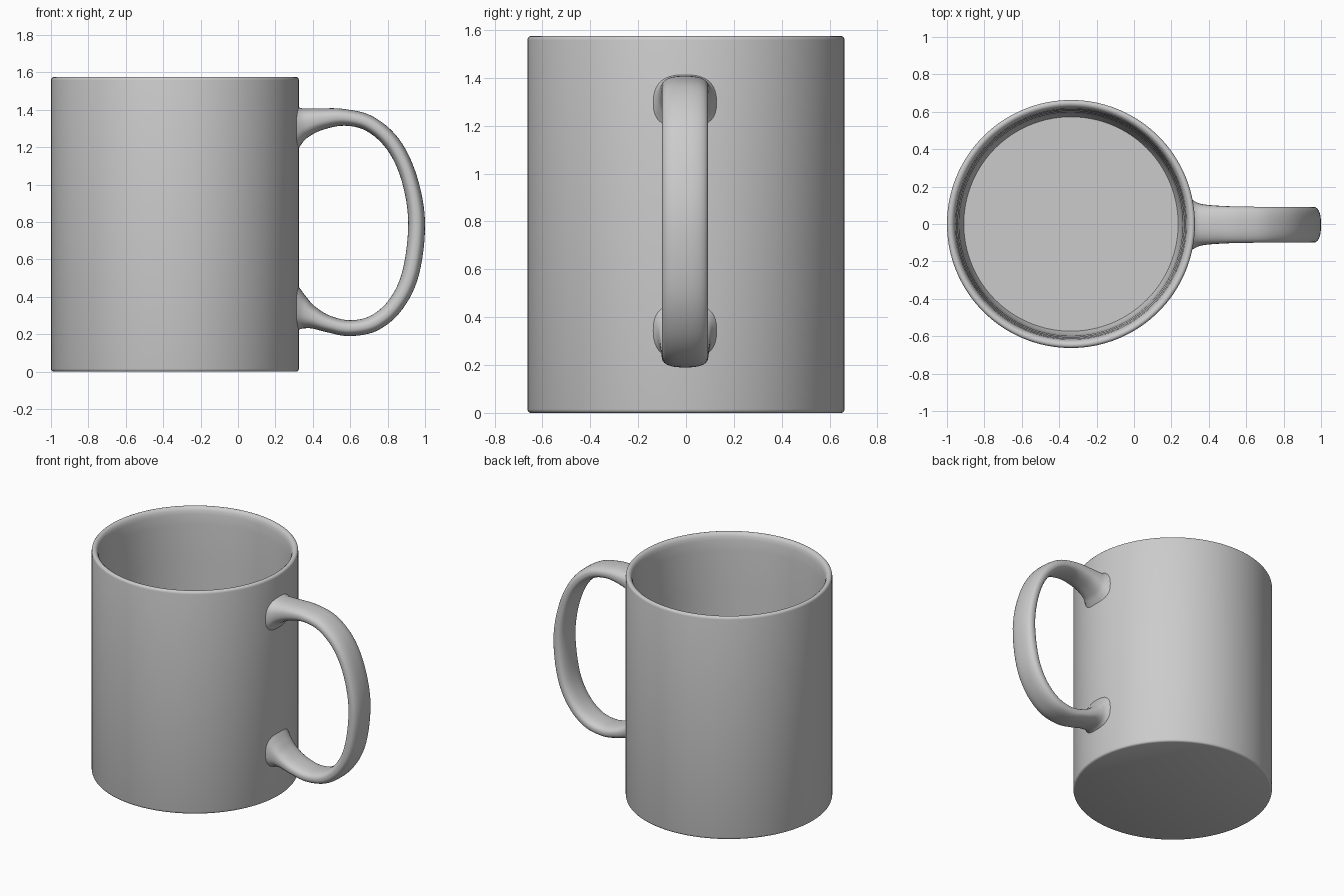
import bpy, bmesh, math
from mathutils import Vector

if "Cube" in bpy.data.objects:
    bpy.data.objects.remove(bpy.data.objects["Cube"])

CX, SEG = -0.337, 128


def finish(bm, name, angle):
    bmesh.ops.recalc_face_normals(bm, faces=bm.faces)
    me = bpy.data.meshes.new(name)
    bm.to_mesh(me)
    bm.free()
    ob = bpy.data.objects.new(name, me)
    bpy.context.collection.objects.link(ob)
    bpy.ops.object.select_all(action='DESELECT')
    ob.select_set(True)
    bpy.context.view_layer.objects.active = ob
    bpy.ops.object.shade_smooth_by_angle(angle=math.radians(angle))
    return ob


def skin(bm, rings):
    # Bridge successive closed rings and cap both ends
    vs = [[bm.verts.new(p) for p in r] for r in rings]
    n = len(vs[0])
    for a, b in zip(vs, vs[1:]):
        for i in range(n):
            j = (i + 1) % n
            bm.faces.new((a[i], a[j], b[j], b[i]))
    bm.faces.new(vs[0])
    bm.faces.new(vs[-1])


# Cup: lathed (radius, z) profile from underside, over the rim, to the inner floor
profile = [(0.650, 0.0), (0.657, 0.003), (0.661, 0.008), (0.663, 0.016),
           (0.663, 0.8), (0.663, 1.558), (0.661, 1.567), (0.656, 1.573), (0.648, 1.576),
           (0.638, 1.574), (0.629, 1.567), (0.622, 1.553), (0.617, 1.53), (0.612, 1.46),
           (0.605, 1.2), (0.598, 0.6), (0.594, 0.2), (0.589, 0.13), (0.573, 0.09)]
bm = bmesh.new()
skin(bm, [[(CX + r * math.cos(2 * math.pi * i / SEG), r * math.sin(2 * math.pi * i / SEG), z)
           for i in range(SEG)] for r, z in profile])
finish(bm, "cup", 40)

# Handle stations: outer x, outer z, inner x, inner z, half width
stations = [Vector(s) for s in (
    (.30, 1.425, .30, 1.155, .140), (.335, 1.410, .335, 1.210, .120),
    (.37, 1.407, .37, 1.250, .109), (.45, 1.408, .45, 1.292, .101),
    (.57, 1.404, .57, 1.315, .097), (.72, 1.365, .69, 1.285, .096),
    (.86, 1.245, .80, 1.183, .096), (.955, 1.05, .875, 1.02, .096),
    (1.0, .80, .910, .80, .096), (.968, .52, .882, .55, .096),
    (.88, .335, .815, .395, .096), (.75, .222, .715, .302, .096),
    (.60, .190, .60, .275, .096), (.48, .210, .49, .300, .100),
    (.40, .230, .41, .350, .105), (.36, .232, .365, .400, .111),
    (.335, .228, .335, .440, .120), (.30, .210, .30, .490, .140))]


def catmull(p, t):
    a, b, c, d = p
    return 0.5 * (2 * b + (c - a) * t + (2 * a - 5 * b + 4 * c - d) * t ** 2
                  + (3 * b - a - 3 * c + d) * t ** 3)


def section(s, n=40, power=0.8):
    # Slightly squared oval spanning the outer and inner edge points
    ox, oz, ix, iz, w = s
    pts = []
    for k in range(n):
        a = 2 * math.pi * k / n
        c, q = math.cos(a), math.sin(a)
        u = math.copysign(abs(c) ** power, c)
        v = math.copysign(abs(q) ** power, q)
        pts.append(((ox + ix + u * (ox - ix)) / 2, v * w - 0.004,
                    (oz + iz + u * (oz - iz)) / 2))
    return pts


padded = [stations[0]] + stations + [stations[-1]]
rings = [section(catmull([Vector(p) for p in padded[i:i + 4]], k / 6))
         for i in range(len(stations) - 1) for k in range(6)]
rings.append(section(stations[-1]))
bm = bmesh.new()
skin(bm, rings)
finish(bm, "handle", 50)
